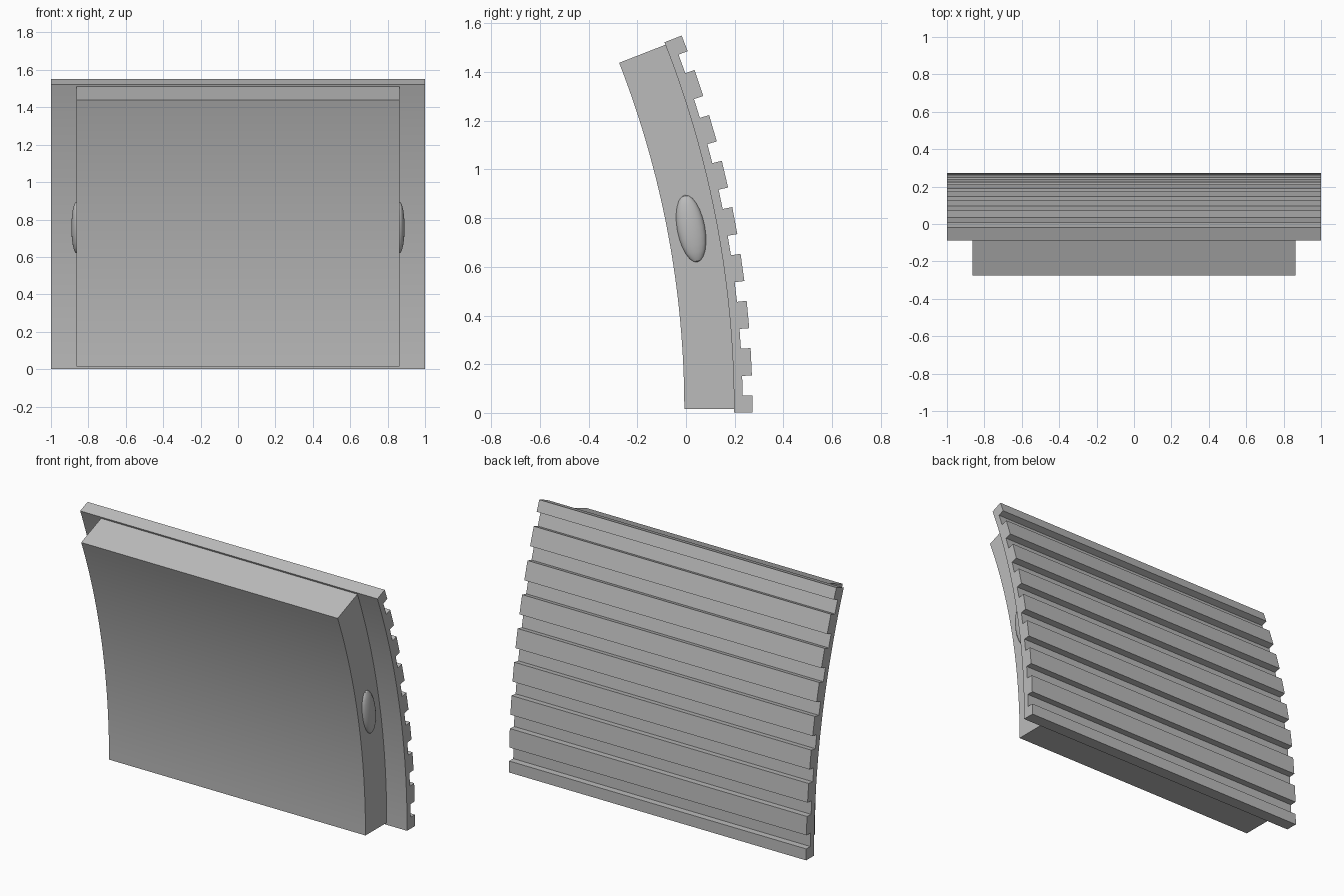
import bpy, bmesh, math
from mathutils import Matrix

cube = bpy.data.objects.get("Cube")
if cube:
    bpy.data.objects.remove(cube, do_unlink=True)

# Centre of curvature shared by every part
AXIS_Y, AXIS_Z = -3.925, 0.015

grey = bpy.data.materials.new("plain grey")
grey.use_nodes = True
colour = (0.5, 0.5, 0.5, 1)
grey.diffuse_color = colour
grey.node_tree.nodes["Principled BSDF"].inputs["Base Color"].default_value = colour


def polar(radius, degrees):
    a = math.radians(degrees)
    return AXIS_Y + radius * math.cos(a), AXIS_Z + radius * math.sin(a)


def arc(radius, start, end, steps=32):
    return [polar(radius, start + (end - start) * i / steps) for i in range(steps + 1)]


def finish(name, bm):
    bmesh.ops.recalc_face_normals(bm, faces=bm.faces)
    mesh = bpy.data.meshes.new(name)
    bm.to_mesh(mesh)
    bm.free()
    mesh.materials.append(grey)
    obj = bpy.data.objects.new(name, mesh)
    bpy.context.collection.objects.link(obj)
    bpy.ops.object.select_all(action='DESELECT')
    obj.select_set(True)
    bpy.context.view_layer.objects.active = obj
    bpy.ops.object.shade_smooth_by_angle(angle=math.radians(30))
    return obj


def extrude_profile(name, profile, half_width):
    bm = bmesh.new()
    face = bm.faces.new([bm.verts.new((-half_width, y, z)) for y, z in profile])
    new = bmesh.ops.extrude_face_region(bm, geom=[face], use_keep_orig=True)["geom"]
    verts = [g for g in new if isinstance(g, bmesh.types.BMVert)]
    bmesh.ops.translate(bm, verts=verts, vec=(2 * half_width, 0, 0))
    return finish(name, bm)


# Thick curved front block, its back sunk slightly into the plate
extrude_profile("curved_block",
                arc(3.918, 0, 21.3) + arc(4.135, 0, 21.3)[::-1], 0.863)

# Wider back plate with eight crosswise grooves
START, END, OUTER, FLOOR = -0.18, 21.45, 4.198, 4.158
GROOVES, PITCH, HALF_GROOVE = 8, 2.66, 0.56
ridges = [polar(OUTER, START)]
for i in range(GROOVES):
    mid = PITCH * (i + 0.5)
    low, high = mid - HALF_GROOVE, mid + HALF_GROOVE
    ridges += [polar(OUTER, low), polar(FLOOR, low), polar(FLOOR, high), polar(OUTER, high)]
ridges.append(polar(OUTER, END))
extrude_profile("grooved_back_plate", ridges + arc(4.122, START, END)[::-1], 1.0)

# Oval domed studs on both ends of the block
TILT = 10.65
stud_y, stud_z = polar(4.015, TILT)
for name, side in (("left_stud", 1), ("right_stud", -1)):
    bm = bmesh.new()
    bmesh.ops.create_uvsphere(bm, u_segments=20, v_segments=12, radius=1)
    placing = (Matrix.Translation((side * 0.863, stud_y, stud_z))
               @ Matrix.Rotation(math.radians(TILT), 4, 'X')
               @ Matrix.Diagonal((0.028, 0.057, 0.14, 1)))
    bm.transform(placing)
    finish(name, bm)
